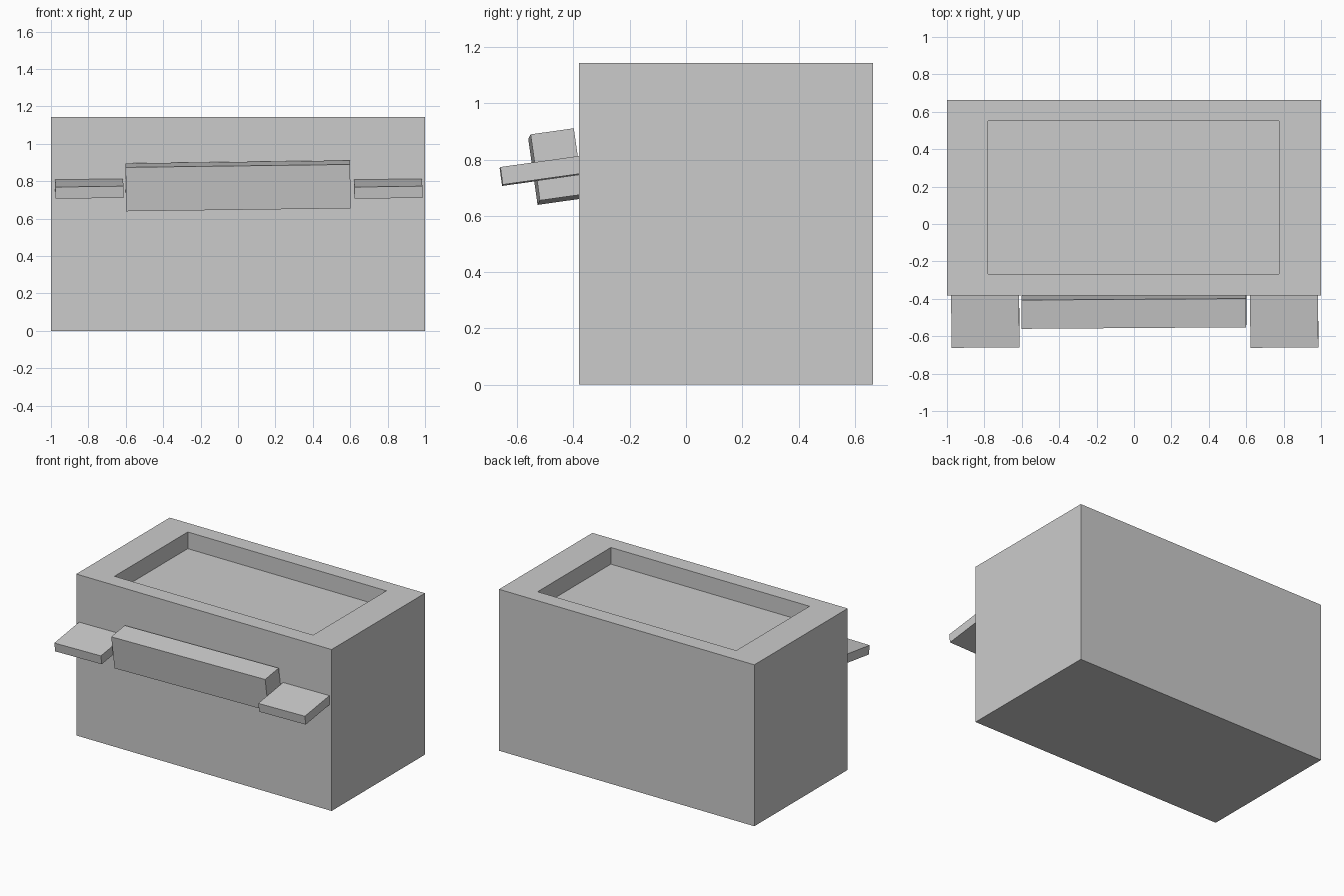
import bpy, bmesh
from math import radians
from mathutils import Matrix, Vector

if "Cube" in bpy.data.objects:
    bpy.data.objects.remove(bpy.data.objects["Cube"])


def add_box(bm, lo, hi):
    lo, hi = Vector(lo), Vector(hi)
    mat = Matrix.Translation((lo + hi) / 2) @ Matrix.Diagonal((*(hi - lo), 1))
    bmesh.ops.create_cube(bm, size=1, matrix=mat)


def finish(name, bm):
    bmesh.ops.recalc_face_normals(bm, faces=bm.faces)
    mesh = bpy.data.meshes.new(name)
    bm.to_mesh(mesh)
    bm.free()
    obj = bpy.data.objects.new(name, mesh)
    bpy.context.collection.objects.link(obj)
    return obj


# Cabinet body with a shallow rectangular tray sunk into its top
TOP, DEPTH = 1.143, 0.118
bm = bmesh.new()
add_box(bm, (-1, -0.381, 0), (1, 0.664, TOP))
bm.normal_update()
top = max(bm.faces, key=lambda f: f.calc_center_median().z)
bmesh.ops.inset_region(bm, faces=[top], thickness=0.1)
for v in top.verts:
    v.co.x = 0.776 if v.co.x > 0 else -0.78
    v.co.y = 0.552 if v.co.y > 0.14 else -0.268
floor = bmesh.ops.extrude_discrete_faces(bm, faces=[top])["faces"][0]
for v in floor.verts:
    v.co.z = TOP - DEPTH
finish("cabinet_body", bm)


# Slightly crooked boards fixed to the front
def board(name, size, center):
    bm = bmesh.new()
    half = Vector(size) / 2
    add_box(bm, -half, half)
    obj = finish(name, bm)
    obj.location = center
    obj.rotation_euler = (radians(8), radians(-0.75), radians(0.4))


board("front_panel", (1.2, 0.155, 0.237), (0, -0.463, 0.775))
board("left_shelf", (0.363, 0.32, 0.063), (-0.795, -0.498, 0.762))
board("right_shelf", (0.363, 0.32, 0.063), (0.803, -0.498, 0.762))
